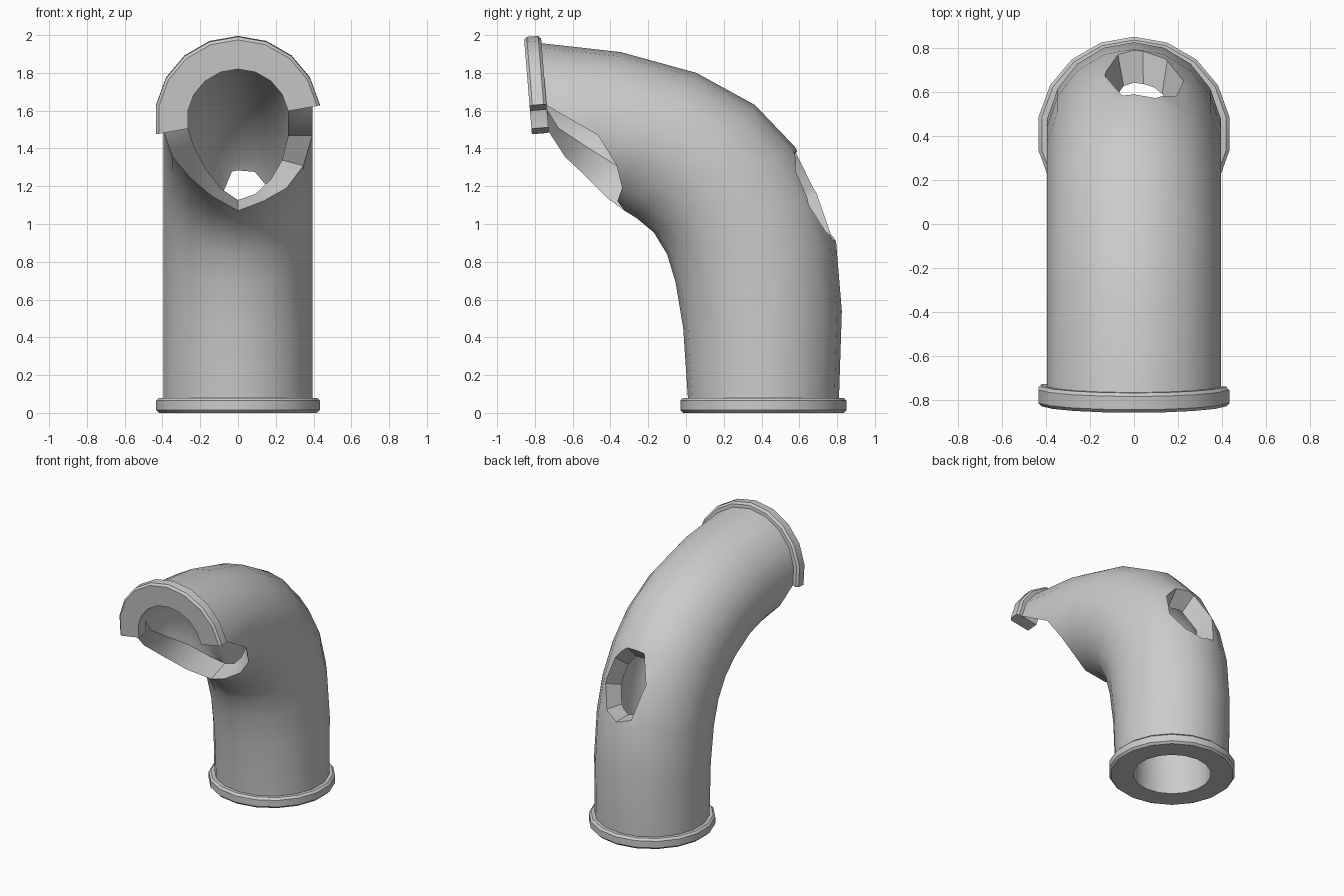
import bpy, bmesh, math
from mathutils import Vector

if "Cube" in bpy.data.objects:
    bpy.data.objects.remove(bpy.data.objects["Cube"])

SIDES = 18
# Bend profile in the yz plane: (inside of bend, outside of bend)
SECTIONS = [((.01, .08), (.81, .08)), ((-.015, .45), (.825, .54)),
            ((-.055, .69), (.795, .90)), ((-.10, .84), (.715, 1.17)),
            ((-.17, .955), (.575, 1.41)), ((-.26, 1.03), (.365, 1.63)),
            ((-.39, 1.11), (.055, 1.80)), ((-.55, 1.16), (-.345, 1.91)),
            ((-.70, 1.16), (-.765, 1.957))]
# Broken mouth: angle from the top -> (outer wall end, inner wall end) along the sections
BREAK = {80: (8, 7.6), 100: (7, 6.7), 120: (6.4, 6.0), 140: (6.0, 5.6), 160: (5.9, 5.2),
         180: (5.5, 5.0), 200: (6.3, 5.5), 220: (7.0, 6.3), 240: (7.65, 7.2), 260: (8, 7.8)}


def section(t):
    i = min(int(t), len(SECTIONS) - 2)
    a, b = ([Vector((0, *p)) for p in s] for s in SECTIONS[i:i + 2])
    lo, hi = a[0].lerp(b[0], t - i), a[1].lerp(b[1], t - i)
    return (lo + hi) / 2, (hi - lo) / 2


def point(t, deg, r):
    c, up = section(t)
    a = math.radians(deg)
    return c + up * (math.cos(a) * r / .4) + Vector((math.sin(a) * r, 0, 0))


def make(name, verts, faces, smooth=True):
    bm = bmesh.new()
    vs = [bm.verts.new(v) for v in verts]
    for f in faces:
        bm.faces.new([vs[i] for i in f])
    bmesh.ops.remove_doubles(bm, verts=bm.verts, dist=1e-4)
    bmesh.ops.recalc_face_normals(bm, faces=bm.faces)
    me = bpy.data.meshes.new(name)
    bm.to_mesh(me)
    bm.free()
    ob = bpy.data.objects.new(name, me)
    bpy.context.collection.objects.link(ob)
    if smooth:
        shade(ob)
    return ob


def shade(ob):
    bpy.ops.object.select_all(action='DESELECT')
    ob.select_set(True)
    bpy.context.view_layer.objects.active = ob
    bpy.ops.object.shade_smooth_by_angle(angle=math.radians(35))


def grid_faces(cols, n, closed):
    # Faces between neighbouring closed profile loops
    return [(c * n + j, c * n + (j + 1) % n,
             (c + 1) % cols * n + (j + 1) % n, (c + 1) % cols * n + j)
            for c in range(cols if closed else cols - 1) for j in range(n)]


# Bent pipe wall, each column stopping at the break
last = len(SECTIONS) - 1
verts = []
for k in range(SIDES):
    deg = k * 360 / SIDES
    end_out, end_in = BREAK.get(round(deg), (last, last))
    verts += [point(min(t, end_out), deg, .4) for t in range(last + 1)]
    verts += [point(min(t, end_in), deg, .27) for t in range(last, -1, -1)]
pipe = make("bent_pipe", verts, grid_faces(SIDES, 2 * (last + 1), True), False)

# Jagged hole in the back of the bend, narrowing inwards
centre, out = Vector((0, .70, 1.16)), Vector((0, .92, .39))
along = Vector((0, -.39, .92))
outline = [(-.08, -.24), (.04, -.28), (.16, -.22), (.25, -.04),
           (.21, .18), (.10, .27), (-.06, .26), (-.14, .04)]
verts = [centre + out * d + Vector((.05 + (u - .05) * s, 0, 0)) + along * v * s
         for d, s in ((.16, 1.22), (-.24, .62)) for u, v in outline]
n = len(outline)
faces = grid_faces(2, n, False) + [tuple(range(n)), tuple(range(n, 2 * n))]
cutter = make("hole_cutter", verts, faces, False)
cutter.hide_render = True
mod = pipe.modifiers.new("hole", 'BOOLEAN')
mod.operation, mod.object, mod.solver = 'DIFFERENCE', cutter, 'EXACT'
bpy.context.view_layer.objects.active = pipe
bpy.ops.object.modifier_apply(modifier="hole")
bpy.data.objects.remove(cutter)
shade(pipe)


# Rounded collars at both ends
def collar(name, t, normal, depth, angles, closed):
    profile = [(.27, 0), (.425, 0), (.44, .015), (.44, depth - .015),
               (.425, depth), (.27, depth)]
    verts = [point(t, a, r) + normal * d for a in angles for r, d in profile]
    n, m = len(profile), len(angles)
    faces = grid_faces(m, n, closed)
    if not closed:
        faces += [tuple(range(n)), tuple(range((m - 1) * n, m * n))]
    return make(name, verts, faces)


collar("base_collar", 0, Vector((0, 0, -1)), .08, range(0, 360, 20), True)
collar("mouth_collar", last, Vector((0, -.996, -.08)), .09, range(-100, 81, 20), False)
